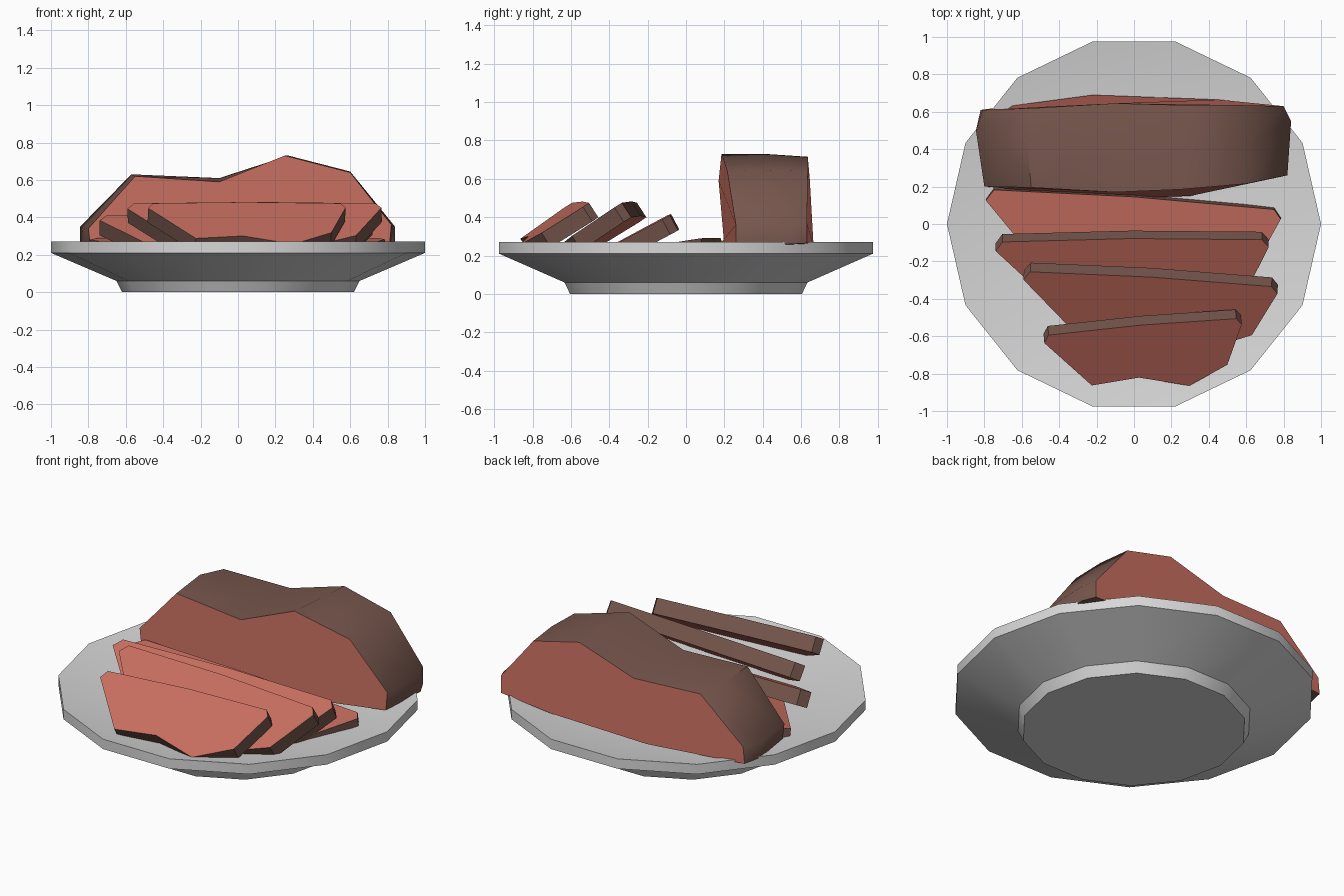
import bpy, bmesh, math
from mathutils import Matrix, Vector

if "Cube" in bpy.data.objects:
    bpy.data.objects.remove(bpy.data.objects["Cube"])


def material(name, col):
    m = bpy.data.materials.new(name)
    m.diffuse_color = (*col, 1)
    m.use_nodes = True
    m.node_tree.nodes["Principled BSDF"].inputs["Base Color"].default_value = m.diffuse_color
    return m


china = material("pale grey china", (0.68, 0.68, 0.68))
meat = material("pink meat", (0.57, 0.155, 0.115))
crust = material("brown crust", (0.185, 0.095, 0.075))


def loft(name, rings, mats, angle, cap_mat=0, side_mat=0):
    """Skin a list of equal-length closed rings and cap both ends."""
    bm = bmesh.new()
    vs = [[bm.verts.new(p) for p in r] for r in rings]
    n = len(vs[0])
    for a, b in zip(vs, vs[1:]):
        for i in range(n):
            j = (i + 1) % n
            bm.faces.new((a[i], a[j], b[j], b[i])).material_index = side_mat
    for r in (vs[0], vs[-1]):
        bm.faces.new(r).material_index = cap_mat
    bmesh.ops.recalc_face_normals(bm, faces=bm.faces)
    me = bpy.data.meshes.new(name)
    bm.to_mesh(me)
    bm.free()
    for m in mats:
        me.materials.append(m)
    ob = bpy.data.objects.new(name, me)
    bpy.context.collection.objects.link(ob)
    bpy.ops.object.select_all(action='DESELECT')
    ob.select_set(True)
    bpy.context.view_layer.objects.active = ob
    bpy.ops.object.shade_smooth_by_angle(angle=math.radians(angle))
    return ob


# plate: 14-sided, with foot, rim and shallow dish
profile = [(0.62, 0), (0.65, 0.06), (1, 0.21), (1, 0.27), (0.62, 0.205)]
loft("plate", [[(r * math.cos(k * math.tau / 14), r * math.sin(k * math.tau / 14), z)
                for k in range(14)] for r, z in profile], [china], 30)

# roast: three cross-sections, cut faces front and back, crust around
front = [(-.80, .20, .34), (-.55, .195, .62), (-.10, .17, .59), (.25, .185, .73),
         (.60, .215, .64), (.82, .26, .36), (.81, .26, .25), (.30, .15, .23),
         (-.10, .135, .23), (-.79, .20, .25)]
middle = [(-.845, .50, .35), (-.57, .45, .63), (-.10, .41, .61), (.27, .41, .73),
          (.60, .43, .645), (.84, .55, .35), (.84, .55, .26), (.35, .45, .22),
          (-.10, .45, .22), (-.845, .50, .26)]
back = [(-.81, .61, .36), (-.53, .62, .61), (-.10, .645, .60), (.27, .635, .715),
        (.58, .635, .64), (.80, .63, .37), (.80, .63, .265), (.45, .665, .25),
        (-.22, .69, .25), (-.82, .61, .26)]
loft("roast", [front, middle, back], [meat, crust], 50, 0, 1)

# slices: one outline, leaning on each other
outline = [(-.95, 0), (0, .03), (.95, 0), (1, -.1), (.82, -.72), (.42, -1),
           (-.08, -.8), (-.56, -.86), (-1, -.12)]
# centre of top edge, yaw, tilt, half width, depth
slices = [((.045, -.55, .475), 5, 33, .53, .40),
          ((.09, -.295, .475), -3.5, 33, .68, .44),
          ((-.01, -.09, .41), 0.5, 28, .73, .46),
          ((0, .13, .29), -4, 9, .79, .50)]
for k, (c, yaw, tilt, hw, depth) in enumerate(slices, 1):
    M = (Matrix.Translation(c) @ Matrix.Rotation(math.radians(yaw), 4, 'Z')
         @ Matrix.Rotation(math.radians(tilt), 4, 'X'))
    rings = [[M @ Vector((u * hw, v * depth, z)) for u, v in outline] for z in (0, -.09)]
    loft(f"slice_{k}", rings, [meat, crust], 30, 0, 1)
